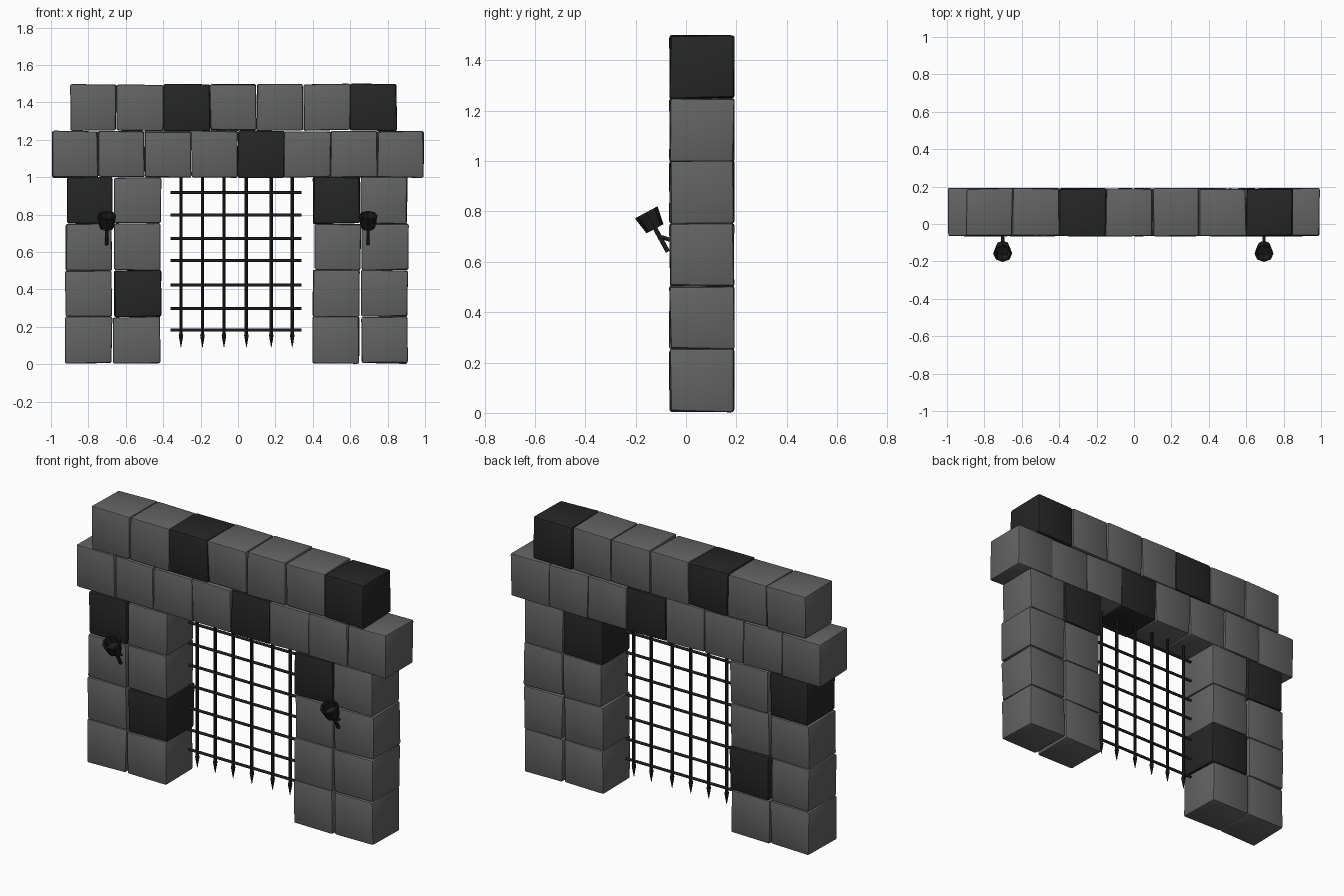
import bpy, bmesh, math, random
from mathutils import Vector

if "Cube" in bpy.data.objects:
    bpy.data.objects.remove(bpy.data.objects["Cube"])

random.seed(4)
WALL_Y = 0.063


def material(name, v):
    m = bpy.data.materials.new(name)
    m.diffuse_color = (v, v, v, 1)
    m.use_nodes = True
    m.node_tree.nodes["Principled BSDF"].inputs["Base Color"].default_value = m.diffuse_color
    return m


STONE = material("grey stone", 0.125)
DARK = material("dark stone", 0.019)
IRON = material("black iron", 0.013)


def finish(name, bm, mat, smooth=None):
    bmesh.ops.recalc_face_normals(bm, faces=bm.faces)
    me = bpy.data.meshes.new(name)
    bm.to_mesh(me)
    bm.free()
    ob = bpy.data.objects.new(name, me)
    bpy.context.collection.objects.link(ob)
    me.materials.append(mat)
    if smooth:
        bpy.ops.object.select_all(action='DESELECT')
        ob.select_set(True)
        bpy.context.view_layer.objects.active = ob
        bpy.ops.object.shade_smooth_by_angle(angle=math.radians(smooth))
    return ob


def block(name, x, z, dark):
    """Rough hewn stone cube with slightly uneven corners and worn edges."""
    bm = bmesh.new()
    bmesh.ops.create_cube(bm, size=0.247)
    for v in bm.verts:
        v.co += Vector([random.uniform(-0.004, 0.004) for _ in range(3)])
        v.co.y *= 1.025
    bmesh.ops.bevel(bm, geom=bm.edges[:], offset=0.009, segments=2,
                    profile=0.5, affect='EDGES')
    bmesh.ops.translate(bm, verts=bm.verts, vec=(x, WALL_Y, z))
    finish(name, bm, DARK if dark else STONE, 35)


def lathe(name, start, end, profile, sides, mat, smooth=None):
    """Turned part: profile of (radius, distance) along the start-end axis."""
    a = Vector(start)
    axis = (Vector(end) - a).normalized()
    u = axis.cross(Vector((1, 0, 0)))
    u = u.normalized() if u.length > 0.01 else Vector((0, 1, 0))
    w = axis.cross(u)
    bm = bmesh.new()
    rings = []
    for r, d in profile:
        rings.append([bm.verts.new(a + axis * d + r * (
            u * math.cos(2 * math.pi * i / sides) + w * math.sin(2 * math.pi * i / sides)))
            for i in range(sides)])
    for p, q in zip(rings, rings[1:]):
        for i in range(sides):
            j = (i + 1) % sides
            bm.faces.new((p[i], p[j], q[j], q[i]))
    bm.faces.new(rings[0])
    bm.faces.new(rings[-1])
    return finish(name, bm, mat, smooth)


def rod(name, start, end, r, sides=8):
    length = (Vector(end) - Vector(start)).length
    return lathe(name, start, end, [(r, 0), (r, length)], sides, IRON, 50)


# pillars: two columns of four blocks on each side
dark_pillar = {(0, 3), (1, 1), (2, 3)}
for c, x in enumerate((-0.795, -0.54, 0.528, 0.782)):
    for r in range(4):
        block(f"pillar_block_{c}_{r}", x + random.uniform(-0.005, 0.005),
              0.129 + 0.249 * r, (c, r) in dark_pillar)

# lintel and top course
for i in range(8):
    block(f"lintel_block_{i}", -0.873 + 0.249 * i, 1.123, i == 4)
for i in range(7):
    block(f"top_block_{i}", -0.775 + 0.25 * i, 1.374, i in (2, 6))

# portcullis: pointed vertical bars and plain crossbars
for i, x in enumerate((-0.305, -0.19, -0.075, 0.045, 0.178, 0.29)):
    lathe(f"gate_bar_{i}", (x, WALL_Y, 1.03), (x, WALL_Y, 0),
          [(0.009, 0), (0.009, 0.865), (0.012, 0.875), (0.009, 0.895), (0.001, 0.94)],
          8, IRON, 40)
for i, z in enumerate((0.918, 0.798, 0.672, 0.554, 0.423, 0.297, 0.182)):
    rod(f"gate_crossbar_{i}", (-0.36, WALL_Y, z), (0.34, WALL_Y, z), 0.008)

# wall torches: leaning handle, hollow cup and wall bracket
for side, x in (("left", -0.702), ("right", 0.695)):
    rod(f"{side}_torch_handle", (x, -0.072, 0.64), (x, -0.124, 0.735), 0.009)
    rod(f"{side}_torch_bracket", (x, -0.05, 0.683), (x, -0.098, 0.698), 0.008)
    lathe(f"{side}_torch_cup", (x, -0.123, 0.731), (x, -0.158, 0.796),
          [(0.038, 0), (0.051, 0.074), (0.042, 0.074), (0.034, 0.03)], 8, IRON)
